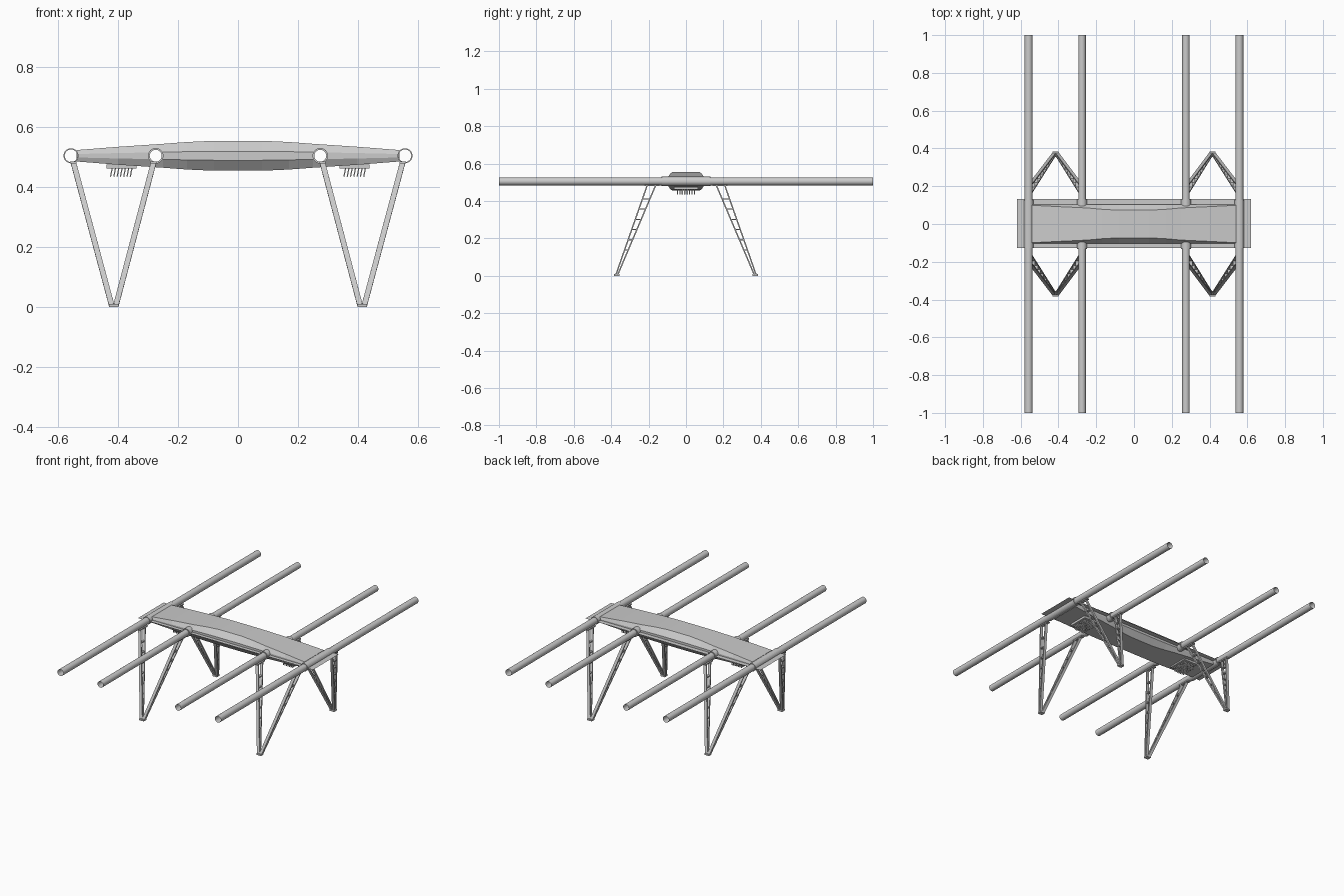
import bpy, bmesh, math
from mathutils import Vector, Matrix

if "Cube" in bpy.data.objects:
    bpy.data.objects.remove(bpy.data.objects["Cube"])

ZC = 0.505  # height of the tube axes


def make(name, bm):
    bmesh.ops.recalc_face_normals(bm, faces=bm.faces)
    me = bpy.data.meshes.new(name)
    bm.to_mesh(me)
    bm.free()
    ob = bpy.data.objects.new(name, me)
    bpy.context.collection.objects.link(ob)
    return ob


def box(bm, c, s):
    bmesh.ops.create_cube(bm, size=1, matrix=Matrix.Translation(c) @ Matrix.Diagonal((*s, 1)))


def beam(bm, a, b, u, wu, wv):
    # rectangular bar from a to b, wu wide along u
    a, b = Vector(a), Vector(b)
    d = (b - a).normalized()
    u = (u - d * u.dot(d)).normalized()
    v = d.cross(u)
    m = Matrix((u, v, d)).transposed().to_4x4()
    m.translation = (a + b) / 2
    bmesh.ops.create_cube(bm, size=1, matrix=m @ Matrix.Diagonal((wu, wv, (b - a).length, 1)))


def tube(name, x, y0, y1, r, caps=False):
    bm = bmesh.new()
    m = Matrix.Translation((x, (y0 + y1) / 2, ZC)) @ Matrix.Rotation(math.pi / 2, 4, 'X')
    bmesh.ops.create_cone(bm, cap_ends=caps, segments=24, radius1=r, radius2=r, depth=y1 - y0, matrix=m)
    ob = make(name, bm)
    for p in ob.data.polygons:
        p.use_smooth = len(p.vertices) == 4
    return ob


def ring(name, x, y0, y1, r_in, r_out):
    # hollow sleeve
    bm = bmesh.new()
    n = 24
    loops = []
    for y, r in ((y0, r_in), (y0, r_out), (y1, r_out), (y1, r_in)):
        loops.append([bm.verts.new((x + r * math.cos(2 * math.pi * i / n), y,
                                    ZC + r * math.sin(2 * math.pi * i / n))) for i in range(n)])
    for k in range(4):
        A, B = loops[k], loops[(k + 1) % 4]
        for i in range(n):
            bm.faces.new((A[i], A[(i + 1) % n], B[(i + 1) % n], B[i]))
    return make(name, bm)


# lens-shaped body lofted along x: (x, half height, half width of top)
half = [(0.08, 0.050, 0.073), (0.17, 0.046, 0.078), (0.25, 0.040, 0.085), (0.40, 0.030, 0.092), (0.54, 0.019, 0.099)]
stations = [(-x, h, w) for x, h, w in reversed(half)] + half
bm = bmesh.new()
prev = None
for x, h, w in stations:
    sec = [(-w, h), (w, h), (0.103, 0.3 * h), (0.103, -0.3 * h), (w, -h), (-w, -h),
           (-0.103, -0.3 * h), (-0.103, 0.3 * h)]
    cur = [bm.verts.new((x, y, ZC + z)) for y, z in sec]
    if prev:
        for i in range(8):
            j = (i + 1) % 8
            bm.faces.new((prev[i], prev[j], cur[j], cur[i]))
    else:
        bm.faces.new(cur)
    prev = cur
bm.faces.new(prev)
body = make("body", bm)

# bores through the body for the inner tubes
for s in (-1, 1):
    cutter = tube("bore_cutter", s * 0.275, -0.3, 0.3, 0.0203, True)
    cutter.hide_render = True
    cutter.hide_viewport = True
    mod = body.modifiers.new("bore", 'BOOLEAN')
    mod.operation = 'DIFFERENCE'
    mod.object = cutter

# thin middle plate on both sides of the inner bores
bm = bmesh.new()
bmesh.ops.create_grid(bm, x_segments=1, y_segments=1, size=1,
                      matrix=Matrix.Translation((0, 0.003, ZC)) @ Matrix.Diagonal((0.62, 0.13, 1, 1)))
make("middle_plate", bm)

# four long open tubes with sleeves
for s in (-1, 1):
    tube("outer_tube", s * 0.558, -1, 1, 0.021)
    ring("outer_sleeve", s * 0.558, -0.128, 0.128, 0.021, 0.025)
    tube("inner_tube", s * 0.275, -1, 1, 0.02)
    for t in (-1, 1):
        y = sorted((t * 0.095, t * 0.132))
        ring("inner_sleeve", s * 0.275, y[0], y[1], 0.02, 0.026)

# ladder-truss legs: two struts meeting at each foot
for s in (-1, 1):
    for t in (-1, 1):
        bm = bmesh.new()
        for xt, dx in ((0.282, -0.008), (0.55, 0.008)):
            side = Vector((1, 0, 0))
            in0, in1 = Vector((s * (0.415 + dx), t * 0.364, 0.008)), Vector((s * xt, t * 0.163, 0.482))
            out0, out1 = Vector((s * (0.415 + dx), t * 0.374, 0.008)), Vector((s * xt, t * 0.208, 0.482))
            beam(bm, in0, in1, side, 0.018, 0.007)
            beam(bm, out0, out1, side, 0.018, 0.007)
            for k in range(1, 7):
                f = 0.16 + 0.115 * k
                beam(bm, in0.lerp(in1, f), out0.lerp(out1, f), side, 0.016, 0.006)
            # clamp under the tube
            box(bm, (s * xt, t * 0.182, 0.483), (0.022, 0.078, 0.007))
        box(bm, (s * 0.415, t * 0.37, 0.005), (0.032, 0.028, 0.010))
        make("leg", bm)

# pin blocks on the underside
for s in (-1, 1):
    bm = bmesh.new()
    box(bm, (s * 0.39, 0, 0.469), (0.10, 0.13, 0.014))
    for i in range(7):
        x = s * 0.39 - 0.033 + 0.011 * i
        for j in range(8):
            y = -0.046 + 0.0131 * j
            beam(bm, (x + 0.003, y, 0.465), (x - 0.003, y, 0.435), Vector((1, 0, 0)), 0.004, 0.006)
    make("underside_pins", bm)
